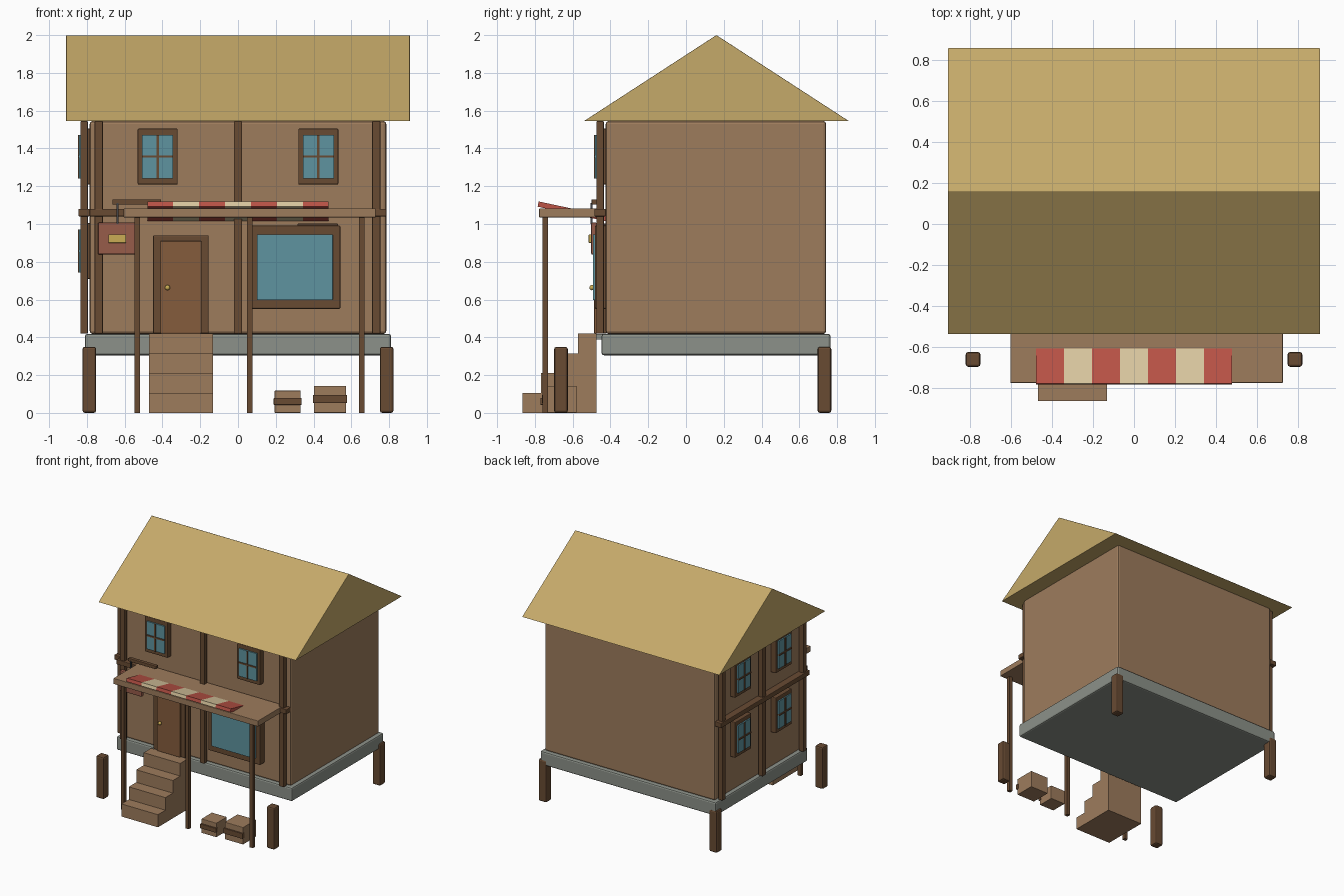
import bpy, bmesh, math
from mathutils import Matrix

if "Cube" in bpy.data.objects:
    bpy.data.objects.remove(bpy.data.objects["Cube"])


def mat(name, hex_rgb):
    m = bpy.data.materials.new(name)
    c = [int(hex_rgb[i:i + 2], 16) / 255 for i in (0, 2, 4)]
    m.diffuse_color = (*[v ** 2.2 for v in c], 1)
    m.use_nodes = True
    m.node_tree.nodes["Principled BSDF"].inputs["Base Color"].default_value = m.diffuse_color
    return m


WALL = mat("wall_wood", "9c7b5d")
DARK = mat("dark_timber", "684c36")
DOOR = mat("door_wood", "845d3f")
STONE = mat("stone", "8b9088")
THATCH = mat("thatch", "c4a869")
GLASS = mat("glass", "5f929e")
RED = mat("red_cloth", "bb5448")
CREAM = mat("cream_cloth", "dcc9a0")
SIGN = mat("sign_red", "965c4b")
GOLD = mat("brass", "c9ab55")
IRON = mat("iron", "45474a")


def finish(name, bm, material, bevel=0.0):
    bmesh.ops.recalc_face_normals(bm, faces=bm.faces)
    me = bpy.data.meshes.new(name)
    bm.to_mesh(me)
    bm.free()
    me.materials.append(material)
    ob = bpy.data.objects.new(name, me)
    bpy.context.collection.objects.link(ob)
    if bevel:
        b = ob.modifiers.new("bevel", 'BEVEL')
        b.width, b.segments = bevel, 2
    return ob


def box(name, x, y, z, material, bevel=0.0):
    """Box from (min, max) ranges along each axis."""
    bm = bmesh.new()
    bmesh.ops.create_cube(bm, size=1)
    for v in bm.verts:
        v.co = [(r[0] + r[1]) / 2 + c * (r[1] - r[0]) for r, c in zip((x, y, z), v.co)]
    return finish(name, bm, material, bevel)


def on_wall(side, name, u, d, z, material, bevel=0.0):
    """Box fixed to a wall: u runs along it, d is the distance outward."""
    if side == "front":
        return box(name, u, (-0.425 - d[1], -0.425 - d[0]), z, material, bevel)
    return box(name, (-0.785 - d[1], -0.785 - d[0]), u, z, material, bevel)


def window(side, name, u, z):
    """Framed window with a cross of glazing bars."""
    on_wall(side, name + "_frame", (u - 0.106, u + 0.106), (-0.005, 0.045),
            (z - 0.148, z + 0.148), DARK, 0.006)
    on_wall(side, name + "_glass", (u - 0.082, u + 0.082), (0.02, 0.056),
            (z - 0.115, z + 0.115), GLASS)
    on_wall(side, name + "_upright_bar", (u - 0.006, u + 0.006), (0.03, 0.063),
            (z - 0.115, z + 0.115), DARK)
    on_wall(side, name + "_cross_bar", (u - 0.082, u + 0.082), (0.03, 0.063),
            (z - 0.006, z + 0.006), DARK)


# House body, stone base and gabled roof
box("foundation", (-0.81, 0.81), (-0.447, 0.765), (0.305, 0.418), STONE, 0.012)
box("house_walls", (-0.785, 0.785), (-0.425, 0.742), (0.418, 1.545), WALL, 0.015)
bm = bmesh.new()
gable = [bm.verts.new((-0.91, y, z)) for y, z in ((-0.54, 1.545), (0.862, 1.545), (0.161, 2.0))]
face = bm.faces.new(gable)
new = bmesh.ops.extrude_face_region(bm, geom=[face])["geom"]
bmesh.ops.translate(bm, vec=(1.82, 0, 0), verts=[g for g in new if isinstance(g, bmesh.types.BMVert)])
finish("roof", bm, THATCH, 0.003)

# Corner stilts
for x in (-0.787, 0.787):
    for y, n in ((-0.662, "front"), (0.733, "back")):
        box(n + "_stilt", (x - 0.036, x + 0.036), (y - 0.036, y + 0.036), (0, 0.35), DARK, 0.012)

# Timber framing on the front and left walls
for side, posts, ends in (("front", (-0.737, 0, 0.732), (-0.785, 0.785)),
                          ("left", (0.69, 0.16, -0.375), (-0.425, 0.742))):
    for u in posts:
        on_wall(side, side + "_timber_post", (u - 0.022, u + 0.022), (0.01, 0.05),
                (0.42, 1.545), DARK, 0.005)
    on_wall(side, side + "_timber_beam", ends, (0.0, 0.06), (1.04, 1.08), DARK, 0.005)

# Windows
for u in (-0.425, 0.425):
    window("front", "upper_front_window", u, 1.357)
for u in (0.43, -0.105):
    for z in (0.857, 1.357):
        window("left", "side_window", u, z)
on_wall("front", "shop_window_lintel", (0.315, 0.53), (0, 0.045), (0.90, 1.003), DARK, 0.006)
on_wall("front", "shop_window_frame", (0.06, 0.542), (-0.005, 0.058), (0.55, 0.992), DARK, 0.008)
on_wall("front", "shop_window_glass", (0.10, 0.502), (0.02, 0.068), (0.597, 0.945), GLASS, 0.003)

# Door
on_wall("front", "door_frame", (-0.45, -0.155), (-0.005, 0.05), (0.42, 0.94), DARK, 0.006)
on_wall("front", "door_panel", (-0.411, -0.193), (0.02, 0.062), (0.42, 0.91), DOOR, 0.005)
on_wall("front", "door_sill", (-0.45, -0.155), (0.0, 0.05), (0.388, 0.418), STONE)
bm = bmesh.new()
bmesh.ops.create_uvsphere(bm, u_segments=12, v_segments=8, radius=0.014,
                          matrix=Matrix.Translation((-0.373, -0.498, 0.663)))
for f in bm.faces:
    f.smooth = True
finish("door_knob", bm, GOLD)

# Steps up to the door
for i in range(4):
    y = -0.865 + i * 0.098
    box("stair_step", (-0.47, -0.133), (y, y + 0.098), (0, 0.105 * (i + 1)), WALL)

# Porch roof and posts
box("porch_roof", (-0.605, 0.728), (-0.777, -0.435), (1.035, 1.083), WALL, 0.003)
for x in (-0.533, 0.062, 0.655):
    box("porch_post", (x - 0.015, x + 0.015), (-0.76, -0.73), (0, 1.035), DARK)

# Striped awning, tilted through the porch roof
for i in range(7):
    x = -0.48 + i * 0.96 / 7
    ob = box("awning_stripe", (x, x + 0.96 / 7), (-0.19, 0.19), (-0.014, 0.014),
             CREAM if i % 2 else RED)
    ob.matrix_world = Matrix.Translation((0, -0.597, 1.066)) @ Matrix.Rotation(math.radians(-12), 4, 'X')

# Hanging sign
box("sign_bracket", (-0.665, -0.407), (-0.5, -0.47), (1.103, 1.13), DARK, 0.004)
box("sign_rod", (-0.643, -0.633), (-0.505, -0.495), (1.0, 1.11), IRON)
box("sign_board", (-0.742, -0.538), (-0.503, -0.47), (0.838, 1.007), SIGN, 0.008)
box("sign_plaque", (-0.686, -0.592), (-0.515, -0.495), (0.9, 0.945), GOLD, 0.003)

# Crates with a front strap
for x, y, w, h in ((0.263, -0.69, 0.138, 0.118), (0.487, -0.665, 0.17, 0.143)):
    r = w / 2
    box("crate", (x - r, x + r), (y - r, y + r), (0, h), WALL, 0.003)
    box("crate_strap", (x - r - 0.005, x + r + 0.005), (y - r - 0.012, y - r + 0.012),
        (h * 0.36, h * 0.67), DARK, 0.003)
